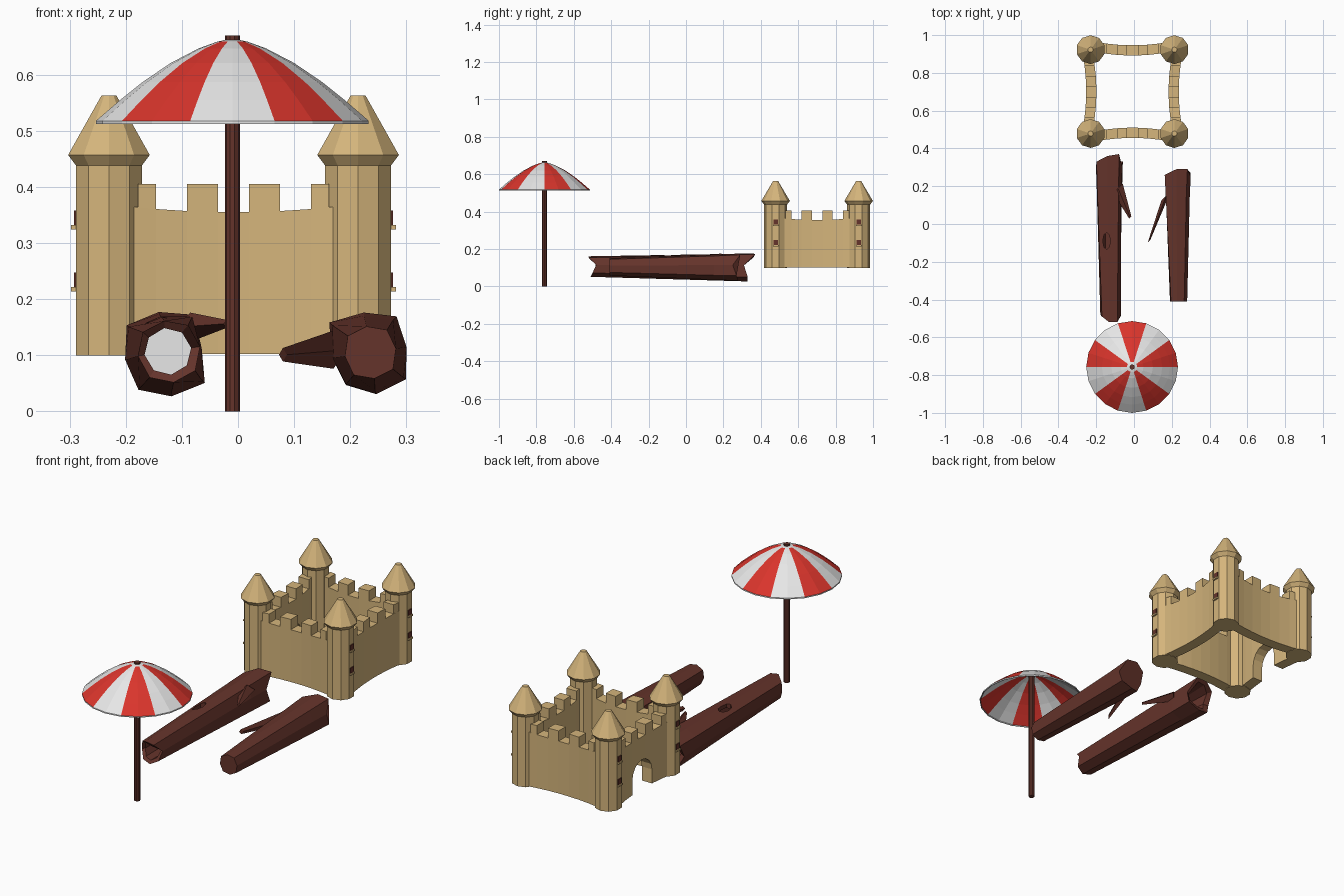
import bpy, bmesh, math
from mathutils import Vector, Matrix

if "Cube" in bpy.data.objects:
    bpy.data.objects.remove(bpy.data.objects["Cube"])


def material(name, rgb):
    m = bpy.data.materials.new(name)
    m.diffuse_color = (*rgb, 1)
    m.use_nodes = True
    m.node_tree.nodes["Principled BSDF"].inputs["Base Color"].default_value = m.diffuse_color
    return m


SAND = material("sand", (0.66, 0.46, 0.20))
WOOD = material("dark red wood", (0.13, 0.034, 0.024))
RED = material("red cloth", (0.70, 0.035, 0.025))
WHITE = material("white cloth", (0.80, 0.80, 0.80))


def loft(name, rings, mats, cap=True, loop=False):
    """Skin equal-sized rings of points into one mesh object."""
    bm = bmesh.new()
    vs = [[bm.verts.new(p) for p in r] for r in rings]
    n = len(vs[0])
    for k in range(len(vs) if loop else len(vs) - 1):
        a, b = vs[k], vs[(k + 1) % len(vs)]
        for i in range(n):
            j = (i + 1) % n
            bm.faces.new((a[i], a[j], b[j], b[i]))
    if cap and not loop:
        bm.faces.new(vs[0])
        bm.faces.new(vs[-1])
    bmesh.ops.recalc_face_normals(bm, faces=bm.faces)
    me = bpy.data.meshes.new(name)
    bm.to_mesh(me)
    bm.free()
    for m in mats:
        me.materials.append(m)
    ob = bpy.data.objects.new(name, me)
    bpy.context.collection.objects.link(ob)
    return ob


def lathe(profile, centre, n, start=0.0):
    cx, cy = centre
    return [[(cx + r * math.cos(start + math.tau * i / n),
              cy + r * math.sin(start + math.tau * i / n), z) for i in range(n)]
            for r, z in profile]


def box(name, c, size, mat):
    x, y, z = (s / 2 for s in size)
    ring = [(-x, -y), (x, -y), (x, y), (-x, y)]
    return loft(name, [[(c[0] + a, c[1] + b, c[2] + h) for a, b in ring] for h in (-z, z)], [mat])


def cut(ob, cutter):
    cutter.hide_render = True
    cutter.hide_set(True)
    m = ob.modifiers.new("cut", "BOOLEAN")
    m.operation, m.object, m.solver = "DIFFERENCE", cutter, "EXACT"


# ---------- Parasol ----------
UMB = (-0.01, -0.757)
loft("parasol_pole", lathe([(0.0135, 0), (0.0135, 0.67)], UMB, 10), [WOOD])
canopy = loft("parasol_canopy", lathe(
    [(0.243, 0.512), (0.243, 0.518), (0.20, 0.555), (0.16, 0.587), (0.11, 0.621),
     (0.06, 0.647), (0.027, 0.659), (0.013, 0.662)], UMB, 20), [WHITE, RED], cap=False)
for f in canopy.data.polygons:
    ang = math.degrees(math.atan2(f.center.y - UMB[1], f.center.x - UMB[0])) % 360
    rad = math.hypot(f.center.x - UMB[0], f.center.y - UMB[1])
    # ten alternating stripes, plain white rim and crown
    f.material_index = int(ang // 36 % 2 == 0 and f.center.z > 0.517 and rad > 0.024)
solid = canopy.modifiers.new("thickness", "SOLIDIFY")
solid.thickness = 0.004

# ---------- Sand castle ----------
CASTLE = Vector((-0.008, 0.701, 0))
HALF = 0.222
for sx in (-1, 1):
    for sy in (-1, 1):
        c = (CASTLE.x + sx * HALF, CASTLE.y + sy * HALF)
        rot = math.radians(18)
        loft("castle_tower", lathe([(0.062, 0.1), (0.062, 0.45)], c, 10, rot), [SAND])
        loft("tower_roof", lathe([(0.060, 0.436), (0.0765, 0.457), (0.014, 0.563)], c, 10, rot), [SAND])
        # two windows on the outer side, each with a sill
        for z in (0.235, 0.345):
            x = c[0] + sx * 0.0585
            box("tower_window", (x, c[1], z), (0.008, 0.024, 0.026), WOOD)
            box("window_sill", (x, c[1], z - 0.017), (0.018, 0.03, 0.008), SAND)


def wall_section(u, z0, z1, turn):
    """Cross-section of a slightly bowed wall at distance u along it."""
    d = 0.218 + 0.014 * (u / 0.17) ** 2
    m = Matrix.Translation(CASTLE) @ Matrix.Rotation(turn, 4, "Z")
    return [m @ Vector((u, -d + t, z)) for t, z in
            ((-0.027, z0), (0.027, z0), (0.027, z1), (-0.027, z1))]


STATIONS = (-0.185, -0.138, -0.083, -0.028, 0.028, 0.083, 0.138, 0.185)
for side in range(4):
    turn = side * math.pi / 2
    wall = loft("castle_wall", [wall_section(u, 0.102, 0.355 + 0.3 * u * u, turn) for u in STATIONS], [SAND])
    for a, b in ((-0.17, -0.138), (-0.083, -0.028), (0.028, 0.083), (0.138, 0.17)):
        loft("battlement", [wall_section(u, 0.35, 0.405, turn) for u in (a, b)], [SAND])
    if side == 3:
        # arched gate through the left wall
        arch = [(-0.075, 0.05), (0.075, 0.05)] + [
            (0.075 * math.cos(t * math.pi / 8), 0.17 + 0.075 * math.sin(t * math.pi / 8)) for t in range(9)]
        cutter = loft("gate_cutter", [[(x, CASTLE.y + u, z) for u, z in arch]
                                      for x in (CASTLE.x - 0.35, CASTLE.x - 0.12)], [SAND])
        cut(wall, cutter)


# ---------- Driftwood logs ----------
def log_ring(cx, cz, y, radii, jag=(0,) * 8):
    return [(cx + r * math.cos(i * math.pi / 4 + 0.15), y + j,
             cz + r * math.sin(i * math.pi / 4 + 0.15)) for i, (r, j) in enumerate(zip(radii, jag))]


front_jag = (0.02, -0.02, -0.02, 0.01, 0.02, 0.0, -0.01, 0.0)
back_jag = (-0.02, 0.04, 0.03, 0.0, -0.03, -0.01, 0.0, 0.0)
back_r = (0.066, 0.086, 0.075, 0.085, 0.072, 0.080, 0.077, 0.088)
front_r = (0.056, 0.058, 0.055, 0.058, 0.056, 0.058, 0.056, 0.058)

# hollow log with a knot hole on top
hollow = loft("hollow_log", [
    log_ring(-0.123, 0.107, -0.50, front_r, front_jag),
    log_ring(-0.130, 0.103, 0.20, [r * 0.95 for r in back_r]),
    log_ring(-0.130, 0.103, 0.33, back_r, back_jag),
    log_ring(-0.126, 0.105, 0.32, [r * 0.72 for r in back_r], back_jag),
    log_ring(-0.125, 0.107, 0.20, (0.044,) * 8),
    log_ring(-0.125, 0.107, -0.49, (0.042,) * 8, front_jag)], [WOOD], loop=True)
knot = [[(-0.145 + 0.02 * math.cos(i * math.pi / 4), -0.09 + 0.045 * math.sin(i * math.pi / 4), z)
         for i in range(8)] for z in (0.12, 0.25)]
cut(hollow, loft("knot_cutter", knot, [WOOD]))
# pale core seen deep inside the hollow
loft("log_core", [log_ring(-0.125, 0.107, y, (0.043,) * 8) for y in (0.10, 0.108)], [WHITE])

# solid log
loft("solid_log", [
    log_ring(0.236, 0.105, -0.41, (0.046, 0.05, 0.047, 0.05, 0.046, 0.05, 0.047, 0.05)),
    log_ring(0.234, 0.105, 0.15, (0.062, 0.072, 0.066, 0.082, 0.066, 0.07, 0.07, 0.076)),
    log_ring(0.235, 0.105, 0.27, (0.066, 0.08, 0.072, 0.09, 0.068, 0.072, 0.075, 0.08),
             (-0.02, 0.02, 0.02, -0.01, -0.02, -0.02, 0.01, 0.0))], [WOOD])


# broken side branches
def branch(name, base, tip, w0, h0, w1, h1):
    def ring(c, w, h):
        return [(c[0] - w, c[1] - w, c[2]), (c[0], c[1], c[2] - h),
                (c[0] + w, c[1] + w, c[2]), (c[0], c[1], c[2] + h)]
    return loft(name, [ring(base, w0, h0), ring(tip, w1, h1)], [WOOD])


branch("hollow_log_branch", (-0.085, 0.19, 0.15), (-0.02, 0.035, 0.156), 0.025, 0.026, 0.006, 0.007)
branch("solid_log_branch", (0.170, 0.15, 0.11), (0.08, -0.09, 0.101), 0.025, 0.034, 0.007, 0.012)
